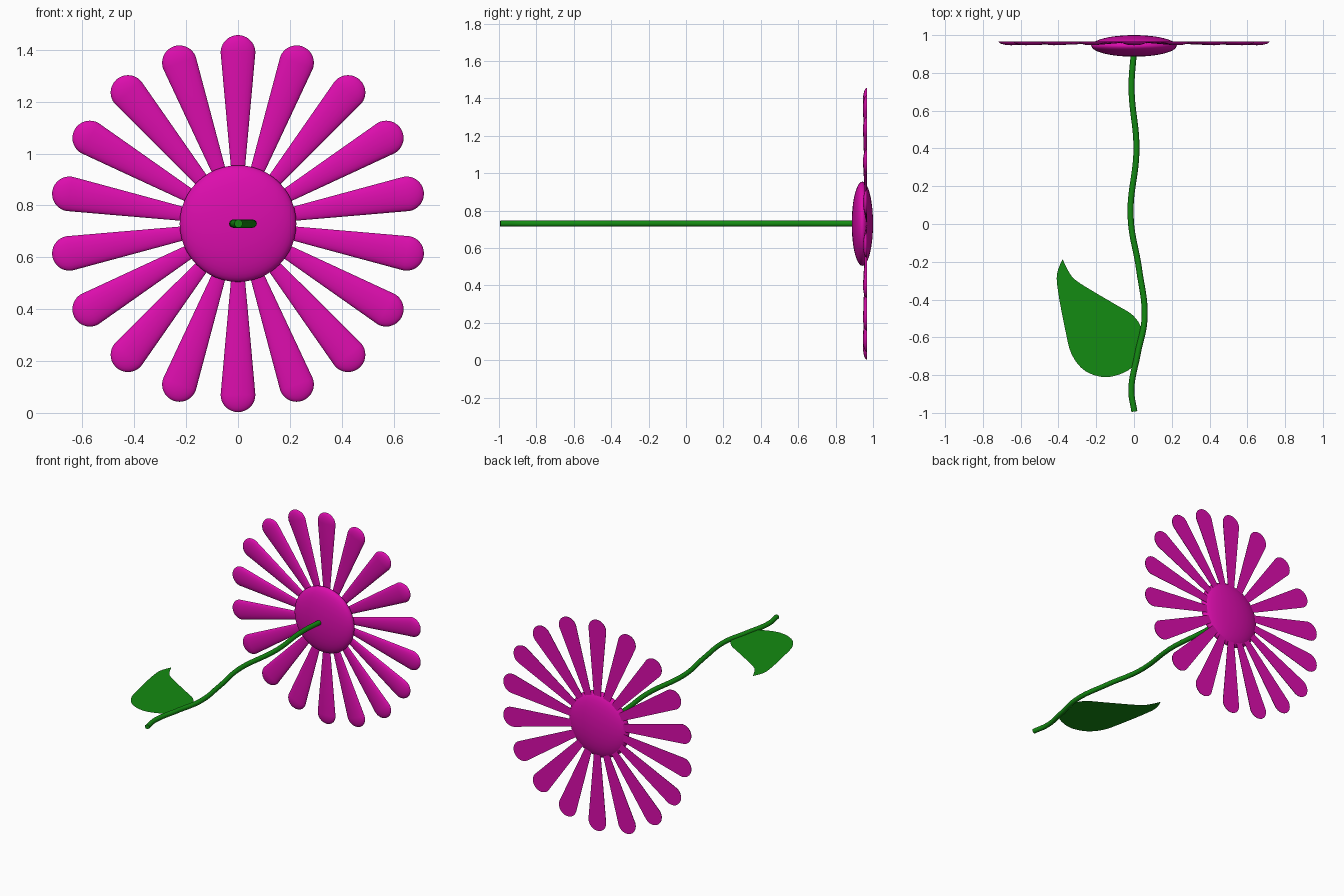
import bpy, bmesh, math
from mathutils import Matrix, Vector

if "Cube" in bpy.data.objects:
    bpy.data.objects.remove(bpy.data.objects["Cube"])

CZ = 0.73          # height of flower centre
PETALS = 18


def material(name, rgb):
    m = bpy.data.materials.new(name)
    m.diffuse_color = (*rgb, 1)
    m.use_nodes = True
    m.node_tree.nodes["Principled BSDF"].inputs["Base Color"].default_value = m.diffuse_color
    return m


PINK = material("magenta", (0.72, 0.004, 0.42))
GREEN = material("green", (0.007, 0.26, 0.006))


def finish(bm, name, mat, smooth=True):
    me = bpy.data.meshes.new(name)
    bm.to_mesh(me)
    bm.free()
    ob = bpy.data.objects.new(name, me)
    bpy.context.collection.objects.link(ob)
    me.materials.append(mat)
    if smooth:
        bpy.ops.object.select_all(action='DESELECT')
        ob.select_set(True)
        bpy.context.view_layer.objects.active = ob
        bpy.ops.object.shade_smooth_by_angle(angle=math.radians(40))
    return ob


# Flower centre: flattened sphere
bm = bmesh.new()
bmesh.ops.create_uvsphere(bm, u_segments=48, v_segments=24, radius=1)
bmesh.ops.transform(bm, verts=bm.verts, matrix=Matrix.Translation((0, 0.943, CZ))
                    @ Matrix.Diagonal((0.225, 0.057, 0.225, 1))
                    @ Matrix.Rotation(math.pi / 2, 4, 'X'))
finish(bm, "flower_centre", PINK)


# Petal: widening half-cone with a rounded tip, domed front and flat back
def make_petal(index):
    tip_r, tip_w, depth = 0.66, 0.067, 0.31
    rows = [(0.15, 0.021), (0.32, 0.0365), (0.49, 0.0518)]
    rows += [(tip_r + tip_w * math.sin(a), tip_w * math.cos(a))
             for a in (math.radians(d) for d in range(0, 90, 10))]
    rows.append((tip_r + tip_w * 0.999, tip_w * 0.04))
    bm = bmesh.new()
    n = 12
    rings = []
    for r, w in rows:
        rings.append([bm.verts.new((w * math.cos(math.pi * i / n),
                                    -depth * w * math.sin(math.pi * i / n), r))
                      for i in range(n + 1)])
    for a, b in zip(rings, rings[1:]):
        for i in range(n):
            bm.faces.new((a[i], a[i + 1], b[i + 1], b[i]))
        bm.faces.new((a[n], a[0], b[0], b[n]))
    bm.faces.new(rings[0])
    bm.faces.new(rings[-1])
    bmesh.ops.recalc_face_normals(bm, faces=bm.faces)
    turn = Matrix.Rotation(index * 2 * math.pi / PETALS, 4, 'Y')
    bmesh.ops.transform(bm, verts=bm.verts,
                        matrix=Matrix.Translation((0, 0.967, CZ)) @ turn)
    finish(bm, f"petal_{index + 1:02d}", PINK)


for k in range(PETALS):
    make_petal(k)

# Stem: wavy round tube
path = [(0.0, 0.92), (-0.013, 0.72), (0.013, 0.40), (-0.018, 0.04), (0.027, -0.24),
        (0.056, -0.495), (0.019, -0.69), (-0.014, -0.88), (0.002, -0.993)]
cu = bpy.data.curves.new("stem", 'CURVE')
cu.dimensions = '3D'
cu.bevel_depth = 0.016
cu.bevel_resolution = 4
cu.use_fill_caps = True
sp = cu.splines.new('BEZIER')
sp.bezier_points.add(len(path) - 1)
for p, (x, y) in zip(sp.bezier_points, path):
    p.co = (x, y, CZ)
    p.handle_left_type = p.handle_right_type = 'AUTO'
cu.materials.append(GREEN)
bpy.context.collection.objects.link(bpy.data.objects.new("stem", cu))

# Leaf: thin flat sheet, outline smoothed through a few points
outline = [(-0.378, -0.186), (-0.408, -0.266), (-0.40, -0.37), (-0.364, -0.56),
           (-0.33, -0.69), (-0.26, -0.777), (-0.154, -0.811), (-0.05, -0.785),
           (0.008, -0.735), (0.034, -0.64), (0.042, -0.56), (-0.005, -0.484),
           (-0.10, -0.425), (-0.234, -0.346), (-0.314, -0.293), (-0.35, -0.245)]
pts = [Vector(p) for p in outline]
count = len(pts)
bm = bmesh.new()
verts = []
for i in range(count):
    p0 = pts[i - 1] if i else pts[0]
    p1, p2 = pts[i], pts[(i + 1) % count]
    p3 = pts[(i + 2) % count] if i < count - 1 else p2
    for t in (0, 0.25, 0.5, 0.75):
        q = 0.5 * (2 * p1 + (p2 - p0) * t + (2 * p0 - 5 * p1 + 4 * p2 - p3) * t * t
                   + (3 * p1 - p0 - 3 * p2 + p3) * t ** 3)
        verts.append(bm.verts.new((q.x, q.y, CZ)))
face = bm.faces.new(verts)
face.normal_update()
if face.normal.z < 0:
    face.normal_flip()
bmesh.ops.triangulate(bm, faces=[face])
finish(bm, "leaf", GREEN, smooth=False)
